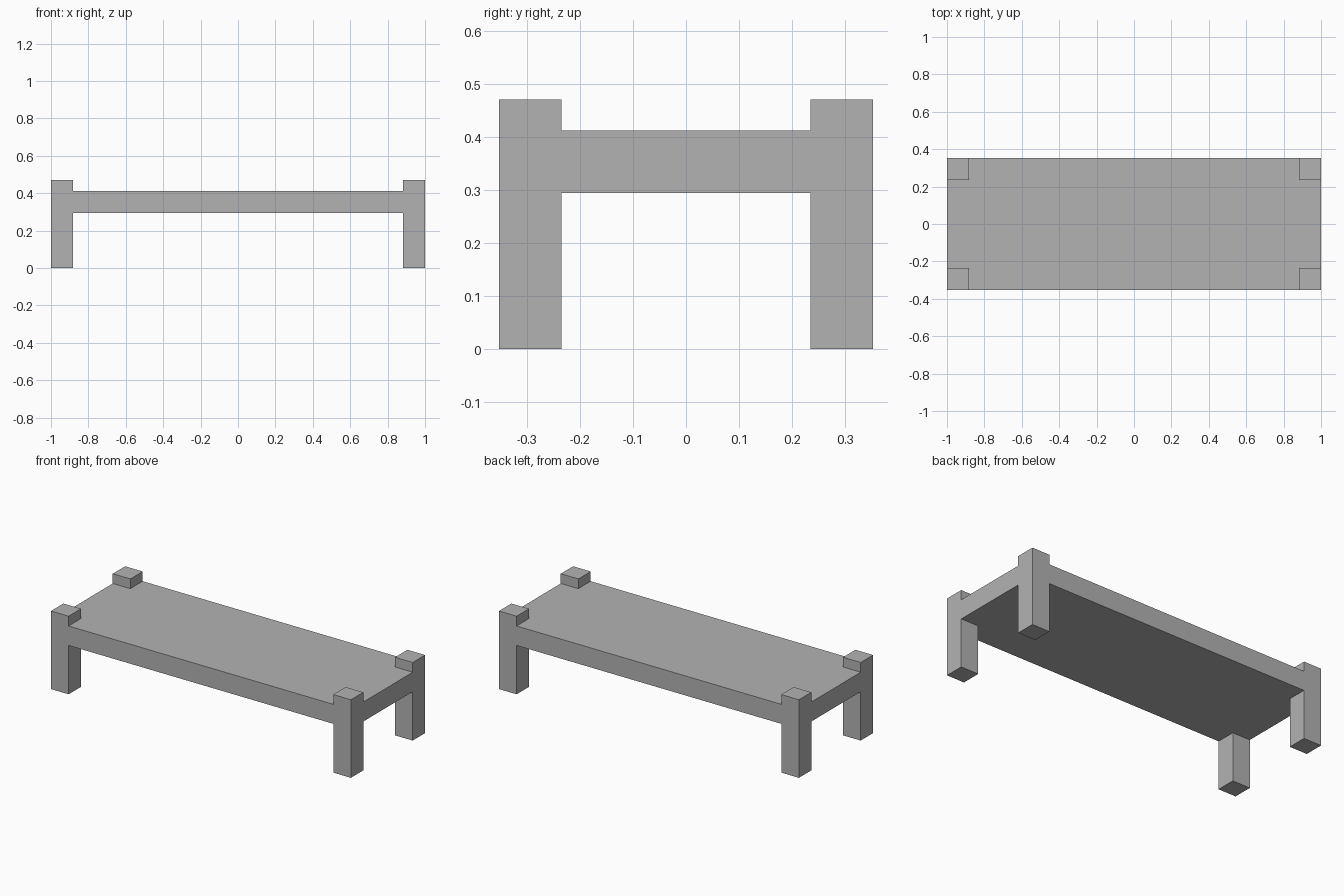
import bpy
import bmesh

cube = bpy.data.objects.get("Cube")
if cube:
    bpy.data.objects.remove(cube, do_unlink=True)

U = 2 / 17                      # post thickness, the module of the design
HALF_X, HALF_Y = 1.0, 3 * U
HEIGHT = 4 * U
SLAB_Z = 2.5 * U

grey = bpy.data.materials.new("plain_grey")
grey.use_nodes = True
colour = (0.45, 0.45, 0.45, 1)
grey.diffuse_color = colour
grey.node_tree.nodes["Principled BSDF"].inputs["Base Color"].default_value = colour


def prism(name, outline, z, height):
    """Extrude a flat outline upwards from z."""
    bm = bmesh.new()
    face = bm.faces.new([bm.verts.new((x, y, z)) for x, y in outline])
    top = bmesh.ops.extrude_face_region(bm, geom=[face])["geom"]
    verts = [v for v in top if isinstance(v, bmesh.types.BMVert)]
    bmesh.ops.translate(bm, verts=verts, vec=(0, 0, height))
    bmesh.ops.recalc_face_normals(bm, faces=bm.faces)
    mesh = bpy.data.meshes.new(name)
    bm.to_mesh(mesh)
    bm.free()
    mesh.materials.append(grey)
    obj = bpy.data.objects.new(name, mesh)
    bpy.context.collection.objects.link(obj)
    return obj


# Table top, notched at the corners so the posts sit flush in it
ix, iy = HALF_X - U, HALF_Y - U
prism("table_top", [
    (-ix, -HALF_Y), (ix, -HALF_Y), (ix, -iy), (HALF_X, -iy),
    (HALF_X, iy), (ix, iy), (ix, HALF_Y), (-ix, HALF_Y),
    (-ix, iy), (-HALF_X, iy), (-HALF_X, -iy), (-ix, -iy),
], SLAB_Z, U)

# Corner posts, rising above the top
for side, sx in (("left", 1), ("right", -1)):
    for end, sy in (("front", -1), ("back", 1)):
        corners = [(ix, iy), (HALF_X, iy), (HALF_X, HALF_Y), (ix, HALF_Y)]
        prism(f"{end}_{side}_leg", [(x * sx, y * sy) for x, y in corners],
              0, HEIGHT)
